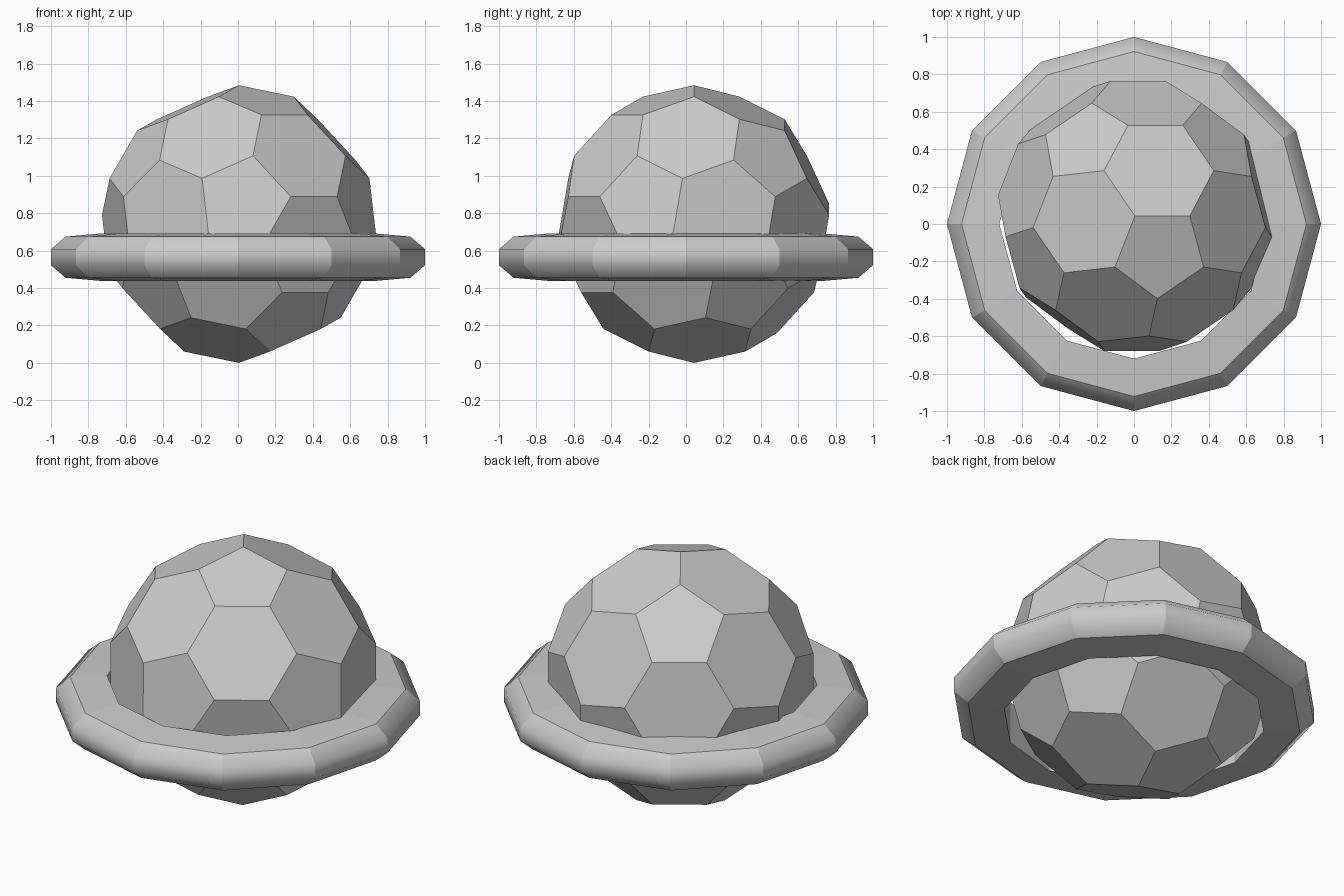
import bpy, bmesh, math
from mathutils import Vector, Matrix

if "Cube" in bpy.data.objects:
    bpy.data.objects.remove(bpy.data.objects["Cube"], do_unlink=True)

grey = bpy.data.materials.new("light_grey")
grey.use_nodes = True
grey.diffuse_color = (0.6, 0.6, 0.6, 1)
grey.node_tree.nodes["Principled BSDF"].inputs["Base Color"].default_value = (0.6, 0.6, 0.6, 1)


def add_object(name, bm):
    bmesh.ops.recalc_face_normals(bm, faces=bm.faces[:])
    mesh = bpy.data.meshes.new(name)
    bm.to_mesh(mesh)
    bm.free()
    mesh.materials.append(grey)
    obj = bpy.data.objects.new(name, mesh)
    bpy.context.collection.objects.link(obj)
    return obj


# Ball: icosahedron with its corners cut off, standing on one corner
BALL_RADIUS = 0.742
BALL_CENTRE = (0.005, 0.043, 0.742)
ico = bmesh.new()
bmesh.ops.create_icosphere(ico, subdivisions=1, radius=1)
corners = []
for e in ico.edges:
    a, b = e.verts[0].co, e.verts[1].co
    corners += [a.lerp(b, 1 / 3), b.lerp(a, 1 / 3)]
ico.free()

# Put the first corner on top and aim its hexagon-hexagon edge
up = corners[0].normalized()
along = corners[1] - corners[0]
along = (along - up * along.dot(up)).normalized()
basis = Matrix((along, up.cross(along), up))
turn = Matrix.Rotation(math.radians(124.3), 3, 'Z') @ basis

ball = bmesh.new()
for c in corners:
    ball.verts.new(turn @ c.normalized() * BALL_RADIUS + Vector(BALL_CENTRE))
bmesh.ops.convex_hull(ball, input=ball.verts[:])
bmesh.ops.dissolve_limit(ball, angle_limit=math.radians(3),
                         verts=ball.verts[:], edges=ball.edges[:])
add_object("faceted_ball", ball)

# Ring: bevelled profile swept round twelve sides
SIDES = 12
MID_Z = 0.565
half = [(0.72, 0.128), (0.922, 0.11), (1.0, 0.043)]
profile = half + [(r, -h) for r, h in reversed(half)]
ring = bmesh.new()
loops = []
for i in range(SIDES):
    t = math.tau * i / SIDES
    loops.append([ring.verts.new((r * math.cos(t), r * math.sin(t), MID_Z + h))
                  for r, h in profile])
n = len(profile)
for i in range(SIDES):
    p, q = loops[i], loops[(i + 1) % SIDES]
    for j in range(n):
        k = (j + 1) % n
        face = ring.faces.new((p[j], q[j], q[k], p[k]))
        face.smooth = True

# Only the rounded outer rim blends; every other edge stays crisp
for e in ring.edges:
    e.smooth = all(v.co.xy.length > 0.96 for v in e.verts) and \
        abs(e.verts[0].co.z - e.verts[1].co.z) < 0.001
add_object("ring", ring)
